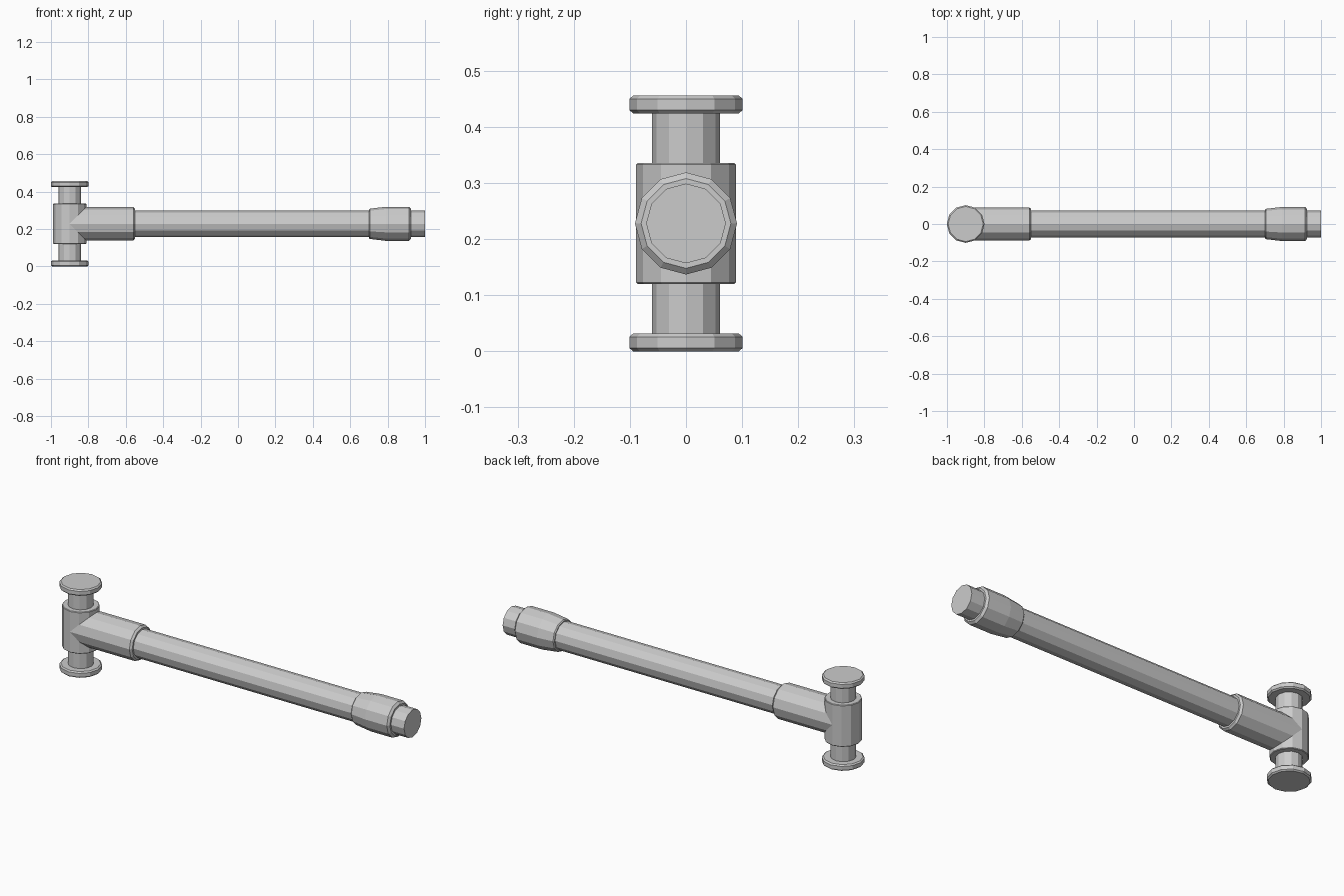
import bpy, bmesh
from math import cos, sin, pi

if "Cube" in bpy.data.objects:
    bpy.data.objects.remove(bpy.data.objects["Cube"])

SIDES = 12
MID = 0.228       # height of the long axis
POST_X = -0.9     # x of the upright head


def lathe(name, profile, axis):
    """Faceted closed solid from (position, radius) pairs along z or x."""
    bm = bmesh.new()
    rings = []
    for t, r in profile:
        ring = []
        for i in range(SIDES):
            a = 2 * pi * i / SIDES
            c, s = r * cos(a), r * sin(a)
            co = (POST_X + c, s, t) if axis == 'z' else (t, c, MID + s)
            ring.append(bm.verts.new(co))
        rings.append(ring)
    for lo, hi in zip(rings, rings[1:]):
        for i in range(SIDES):
            j = (i + 1) % SIDES
            bm.faces.new((lo[i], lo[j], hi[j], hi[i]))
    bm.faces.new(rings[0][::-1])
    bm.faces.new(rings[-1])
    bmesh.ops.recalc_face_normals(bm, faces=bm.faces)
    me = bpy.data.meshes.new(name)
    bm.to_mesh(me)
    bm.free()
    ob = bpy.data.objects.new(name, me)
    bpy.context.collection.objects.link(ob)
    return ob


# Upright head: body, then neck and striking disc at each end
lathe("head_body", [(0.120, 0.086), (0.123, 0.089), (0.333, 0.089), (0.336, 0.086)], 'z')
for side, sign in (("lower", -1), ("upper", 1)):
    neck = [(0.105, 0.061), (0.200, 0.061)]
    disc = [(0.196, 0.094), (0.202, 0.101), (0.222, 0.101), (0.228, 0.094)]
    lathe(side + "_neck", [(MID + sign * t, r) for t, r in neck], 'z')
    lathe(side + "_disc", [(MID + sign * t, r) for t, r in disc], 'z')

# Handle: sleeve joining the head, long shaft, tapered end grip
lathe("sleeve", [(-0.9, 0.089), (-0.56, 0.089), (-0.55, 0.080)], 'x')
lathe("shaft", [(-0.60, 0.071), (1.0, 0.071)], 'x')
lathe("end_grip", [(0.70, 0.076), (0.705, 0.081), (0.79, 0.091),
                   (0.915, 0.091), (0.925, 0.080)], 'x')
